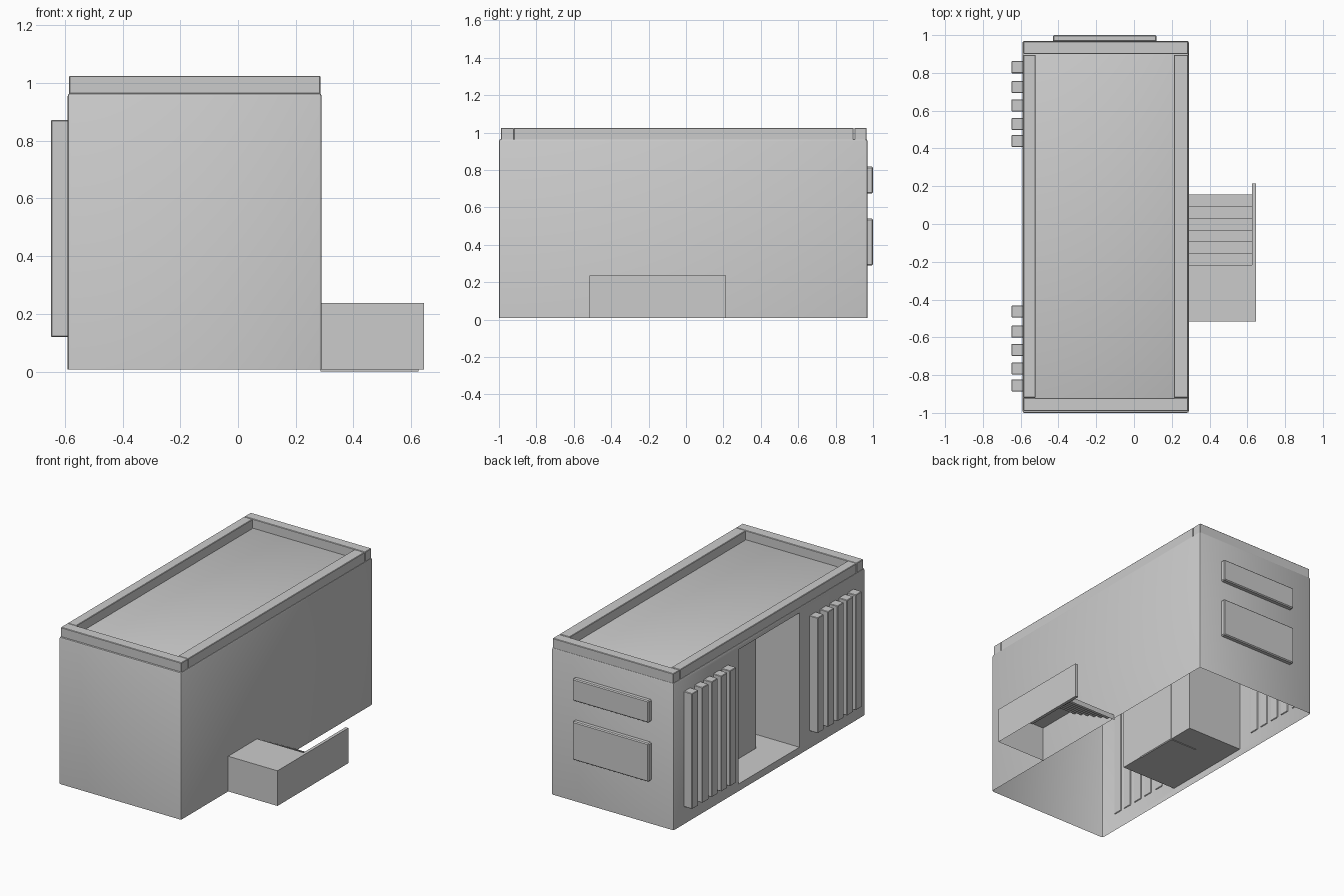
import bpy, bmesh

if "Cube" in bpy.data.objects:
    bpy.data.objects.remove(bpy.data.objects["Cube"])


def make_object(name, bm):
    bmesh.ops.recalc_face_normals(bm, faces=bm.faces)
    me = bpy.data.meshes.new(name)
    bm.to_mesh(me)
    bm.free()
    ob = bpy.data.objects.new(name, me)
    bpy.context.collection.objects.link(ob)
    return ob


def box(name, x, y, z, bevel=0.0, segments=1, keep_base=False):
    """Box from (min, max) ranges; keep_base leaves the bottom edges sharp."""
    bm = bmesh.new()
    bmesh.ops.create_cube(bm, size=1)
    for v in bm.verts:
        v.co = [r[0] if c < 0 else r[1] for c, r in zip(v.co, (x, y, z))]
    if bevel:
        edges = [e for e in bm.edges
                 if not keep_base or max(v.co.z for v in e.verts) > z[0] + 1e-4]
        bmesh.ops.bevel(bm, geom=edges, offset=bevel, segments=segments,
                        profile=0.5, affect='EDGES')
    return make_object(name, bm)


def remove_faces(ob, test):
    bm = bmesh.new()
    bm.from_mesh(ob.data)
    bmesh.ops.delete(bm, geom=[f for f in bm.faces if test(f)], context='FACES')
    bm.to_mesh(ob.data)
    bm.free()


def smooth(ob):
    bpy.ops.object.select_all(action='DESELECT')
    ob.select_set(True)
    bpy.context.view_layer.objects.active = ob
    bpy.ops.object.shade_smooth_by_angle(angle=0.6)


BASE = 0.008

# Building shell with entrance recess cut into the left side, open underneath
shell = box("building_shell", (-0.59, 0.29), (-1.0, 0.97), (BASE, 0.965), 0.01, 2, True)
cutter = box("recess_cutter", (-0.8, -0.19), (-0.325, 0.30), (0.055, 0.93))
mod = shell.modifiers.new("recess", 'BOOLEAN')
mod.object = cutter
mod.operation = 'DIFFERENCE'
mod.solver = 'EXACT'
bpy.context.view_layer.objects.active = shell
bpy.ops.object.modifier_apply(modifier=mod.name)
bpy.data.objects.remove(cutter)
remove_faces(shell, lambda f: all(v.co.z < BASE + 0.002 for v in f.verts))
smooth(shell)

# Tall column inside the recess
box("recess_column", (-0.39, -0.188), (-0.17, 0.13), (0.052, 0.92), 0.005)

# Roof parapet
ROOF = (0.955, 1.025)
box("parapet_front", (-0.585, 0.285), (-0.99, -0.92), ROOF, 0.003)
box("parapet_back", (-0.585, 0.285), (0.90, 0.966), ROOF, 0.003)
box("parapet_left", (-0.585, -0.522), (-0.92, 0.896), ROOF, 0.003)
box("parapet_right", (0.212, 0.285), (-0.92, 0.896), ROOF, 0.003)

# Vertical slats either side of the entrance
for i, y in enumerate((0.83, 0.725, 0.628, 0.53, 0.44, -0.463, -0.57, -0.666, -0.765, -0.854)):
    box(f"slat_{i + 1}", (-0.648, -0.585), (y - 0.032, y + 0.032), (0.12, 0.872), 0.003)

# Raised panels on the back wall
for name, z in (("back_panel_lower", (0.29, 0.54)), ("back_panel_upper", (0.675, 0.818))):
    box(name, (-0.43, 0.12), (0.965, 1.0), z, 0.006)

# Side landing, open underneath, toward the wall and toward the stairs
landing = box("side_landing", (0.285, 0.645), (-0.515, -0.218), (BASE, 0.237))
remove_faces(landing, lambda f: f.normal.z < -0.5 or f.normal.x < -0.5 or f.normal.y > 0.5)

# Stair ribbon: risers and treads swept across the width
steps, y0, run, top = 6, -0.218, 0.0622, 0.237
rise = top / (steps + 1)
profile = [(y0, top)]
for i in range(steps):
    z = top - (i + 1) * rise
    profile += [(y0 + i * run, z), (y0 + (i + 1) * run, z)]
profile.append((y0 + steps * run, 0.0))
bm = bmesh.new()
rows = [[bm.verts.new((x, y, z)) for y, z in profile] for x in (0.285, 0.625)]
for i in range(len(profile) - 1):
    bm.faces.new((rows[0][i], rows[1][i], rows[1][i + 1], rows[0][i + 1]))
make_object("stairs", bm)

# Solid side guard beside the stairs
box("stair_guard", (0.625, 0.645), (-0.218, 0.215), (BASE, 0.237))
